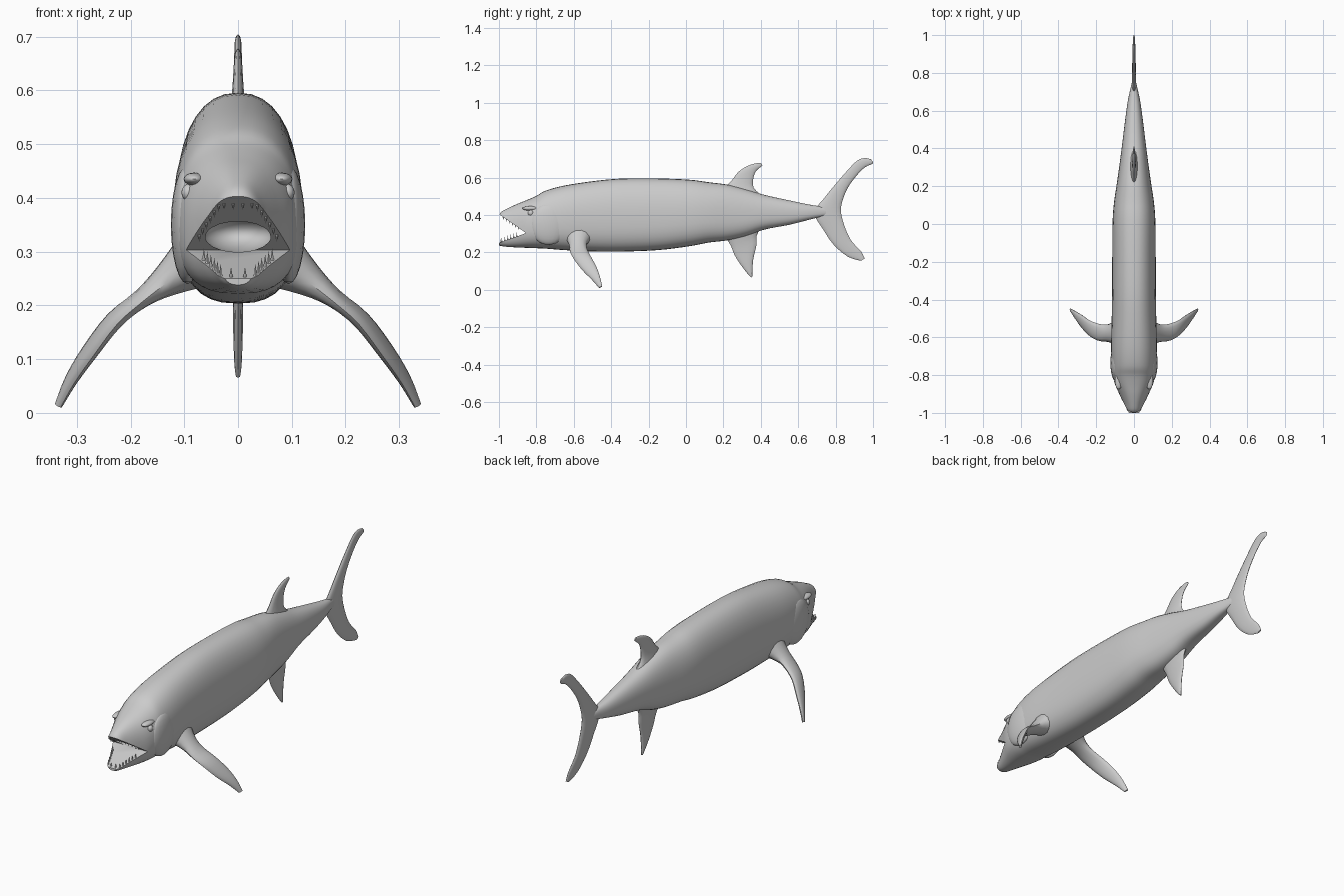
import bpy, bmesh, math
from mathutils import Vector, Matrix

if "Cube" in bpy.data.objects:
    bpy.data.objects.remove(bpy.data.objects["Cube"])

skin = bpy.data.materials.new("grey_skin")
skin.diffuse_color = (0.6, 0.6, 0.6, 1)
skin.use_nodes = True
skin.node_tree.nodes["Principled BSDF"].inputs["Base Color"].default_value = skin.diffuse_color


def make_object(name, bm, smooth=True):
    bmesh.ops.recalc_face_normals(bm, faces=bm.faces)
    mesh = bpy.data.meshes.new(name)
    bm.to_mesh(mesh)
    bm.free()
    mesh.materials.append(skin)
    ob = bpy.data.objects.new(name, mesh)
    bpy.context.collection.objects.link(ob)
    if smooth:
        finish(ob)
    return ob


def finish(ob, angle=40):
    bpy.ops.object.select_all(action='DESELECT')
    ob.select_set(True)
    bpy.context.view_layer.objects.active = ob
    bpy.ops.object.shade_smooth_by_angle(angle=math.radians(angle))


def loft(name, rings, smooth=True):
    """Skin a list of closed rings and cap both ends."""
    bm = bmesh.new()
    rows = [[bm.verts.new(p) for p in ring] for ring in rings]
    n = len(rows[0])
    for a, b in zip(rows, rows[1:]):
        for i in range(n):
            j = (i + 1) % n
            bm.faces.new((a[i], a[j], b[j], b[i]))
    bm.faces.new(rows[0])
    bm.faces.new(rows[-1])
    return make_object(name, bm, smooth)


def spline(rows, u):
    """Catmull-Rom point at parameter u (0..len-1) through tuples of numbers."""
    i = min(int(u), len(rows) - 2)
    t = u - i
    p1, p2 = rows[i], rows[i + 1]
    p0 = rows[max(i - 1, 0)]
    p3 = rows[min(i + 2, len(rows) - 1)]
    return [b + 0.5 * t * (c - a + t * (2*a - 5*b + 4*c - d + t * (3*(b - c) + d - a)))
            for a, b, c, d in zip(p0, p1, p2, p3)]


# body profile: y, bottom z, top z, half width
PROFILE = [
    (-1.0, .238, .400, .036), (-.985, .233, .418, .046), (-.95, .229, .437, .057),
    (-.90, .226, .460, .078), (-.85, .224, .480, .100), (-.80, .222, .502, .113),
    (-.75, .220, .530, .117), (-.65, .212, .557, .121), (-.50, .205, .580, .118),
    (-.35, .204, .594, .116), (-.15, .212, .595, .115), (.02, .233, .588, .113),
    (.12, .252, .575, .105), (.22, .264, .562, .090), (.32, .287, .537, .076),
    (.42, .322, .507, .063), (.55, .347, .478, .047), (.65, .372, .457, .033),
    (.72, .390, .445, .018), (.77, .402, .432, .007)]
TOP, LOW = 2.3, 2.6


def half_width(y, z):
    """Body half width at a point of its side silhouette."""
    for a, b in zip(PROFILE, PROFILE[1:]):
        if a[0] <= y <= b[0]:
            t = (y - a[0]) / (b[0] - a[0])
            _, zb, zt, w = [p + t * (q - p) for p, q in zip(a, b)]
            zc = zb + .45 * (zt - zb)
            s, e = ((z - zc) / (zt - zc), TOP) if z > zc else ((zc - z) / (zc - zb), LOW)
            return w * max(0, 1 - s ** e) ** (1 / e)
    return 0


def body_ring(y, zb, zt, w, n=36):
    zc = zb + .45 * (zt - zb)
    ring = []
    for i in range(n):
        c, s = math.cos(2 * math.pi * i / n), math.sin(2 * math.pi * i / n)
        e = 2 / (TOP if s > 0 else LOW)
        h = zt - zc if s > 0 else zc - zb
        ring.append((math.copysign(w * abs(c) ** e, c), y, zc + math.copysign(h * abs(s) ** e, s)))
    return ring


steps = 4 * (len(PROFILE) - 1)
body = loft("body", [body_ring(*spline(PROFILE, i / 4)) for i in range(steps + 1)], False)

# open mouth: a wedge between the jaws and a scooped palate
HINGE_Y, HINGE_Z, ROOF, FLOOR = -.855, .303, .70, .366
wedge = [(HINGE_Y, HINGE_Z), (-1.1, HINGE_Z + ROOF * .245), (-1.1, HINGE_Z - FLOOR * .245)]
wedge_cut = loft("mouth_cutter", [[(x, y, z) for y, z in wedge] for x in (-.3, .3)], False)


def ellipsoid(name, centre, radii, smooth=True):
    bm = bmesh.new()
    bmesh.ops.create_uvsphere(bm, u_segments=20, v_segments=12, radius=1)
    bmesh.ops.transform(bm, verts=bm.verts,
                        matrix=Matrix.Translation(centre) @ Matrix.Diagonal((*radii, 1)))
    return make_object(name, bm, smooth)


palate_cut = ellipsoid("palate_cutter", (0, -.855, .335), (.068, .095, .036), False)
bpy.context.view_layer.objects.active = body
for cutter in (wedge_cut, palate_cut):
    cutter.hide_render = True
    mod = body.modifiers.new("cut", 'BOOLEAN')
    mod.operation = 'DIFFERENCE'
    mod.solver = 'EXACT'
    mod.object = cutter
    bpy.ops.object.modifier_apply(modifier=mod.name)
    bpy.data.objects.remove(cutter)
finish(body)


def fin(name, stations, n=14, sub=3):
    """Lens-shaped loft through (leading point, trailing point, half thickness)."""
    flat = [(*a, *b, t) for a, b, t in stations]
    rows = [spline(flat, i / sub) for i in range(sub * (len(flat) - 1) + 1)]
    mids = [(Vector(r[:3]) + Vector(r[3:6])) / 2 for r in rows]
    rings = []
    for k, r in enumerate(rows):
        chord = (Vector(r[3:6]) - Vector(r[:3])) / 2
        span = mids[min(k + 1, len(mids) - 1)] - mids[max(k - 1, 0)]
        normal = chord.cross(span).normalized()
        rings.append([mids[k] + chord * math.cos(a) + normal * r[6] * math.sin(a)
                      for a in (2 * math.pi * i / n for i in range(n))])
    return loft(name, rings)


def flat_fin(name, rows):
    """Fin in the middle plane: lead y, lead z, trail y, trail z, half thickness."""
    return fin(name, [((0, a, b), (0, c, d), t) for a, b, c, d, t in rows])


flat_fin("tail_fin", [
    (.935, .155, .955, .166, .004), (.865, .177, .936, .205, .006), (.79, .24, .882, .265, .008),
    (.735, .32, .846, .345, .010), (.685, .412, .828, .42, .012), (.735, .485, .838, .48, .011),
    (.80, .565, .865, .545, .010), (.865, .64, .912, .61, .008), (.915, .69, .957, .655, .007),
    (.955, .704, .995, .672, .006), (.988, .698, 1.0, .684, .003)])
flat_fin("dorsal_fin", [
    (.20, .54, .41, .50, .022), (.245, .585, .362, .545, .014), (.28, .63, .36, .595, .010),
    (.325, .66, .374, .633, .008), (.37, .675, .394, .652, .006), (.40, .678, .41, .665, .003)])
flat_fin("anal_fin", [
    (.20, .30, .41, .345, .024), (.24, .235, .378, .29, .014), (.26, .185, .376, .235, .010),
    (.295, .13, .36, .165, .009), (.33, .085, .355, .10, .007), (.348, .066, .355, .071, .004)])

PECTORAL = [
    ((.08, -.645, .28), (.08, -.50, .285), .055), ((.135, -.625, .24), (.135, -.53, .25), .030),
    ((.18, -.62, .205), (.18, -.53, .22), .017), ((.225, -.60, .165), (.235, -.51, .18), .015),
    ((.27, -.555, .105), (.28, -.48, .125), .013), ((.305, -.505, .055), (.315, -.46, .07), .010),
    ((.33, -.465, .010), (.338, -.448, .018), .006)]
for side, m in (("left", 1), ("right", -1)):
    fin(side + "_pectoral_fin",
        [((m * a[0], *a[1:]), (m * b[0], *b[1:]), t) for a, b, t in PECTORAL])
    # raised gill cover, eye and brow
    ellipsoid(side + "_gill_cover", (m * .094, -.735, .35), (.031, .10, .11))
    x = half_width(-.83, .41)
    ellipsoid(side + "_eye", (m * (x - .006), -.83, .41), (.014, .016, .016))
    ellipsoid(side + "_brow", (m * (x - .016), -.83, .435), (.020, .045, .012))

# teeth along both jaw edges
bm = bmesh.new()


def tooth(x, y, z, height, radius):
    """Cone from the gum; negative height points down."""
    turn = Matrix.Rotation(math.pi if height < 0 else 0, 4, 'X')
    bmesh.ops.create_cone(bm, cap_ends=True, segments=6, radius1=radius, radius2=0,
                          depth=abs(height),
                          matrix=Matrix.Translation((x, y, z + height * .42)) @ turn)


for m in (-1, 1):
    for i in range(6):
        y = -.975 + .016 * i
        z = HINGE_Z + ROOF * (HINGE_Y - y)
        tooth(m * half_width(y, z) * .9, y, z, -.014, .003)
        y = -.985 + .016 * i
        z = HINGE_Z - FLOOR * (HINGE_Y - y)
        tooth(m * half_width(y, z) * .88, y, z, .024, .004)
    for x in (.009, .026):
        tooth(m * x, -.978, HINGE_Z + ROOF * .123, -.012, .003)
    tooth(m * .013, -.99, HINGE_Z - FLOOR * .135, .02, .004)
make_object("teeth", bm)
